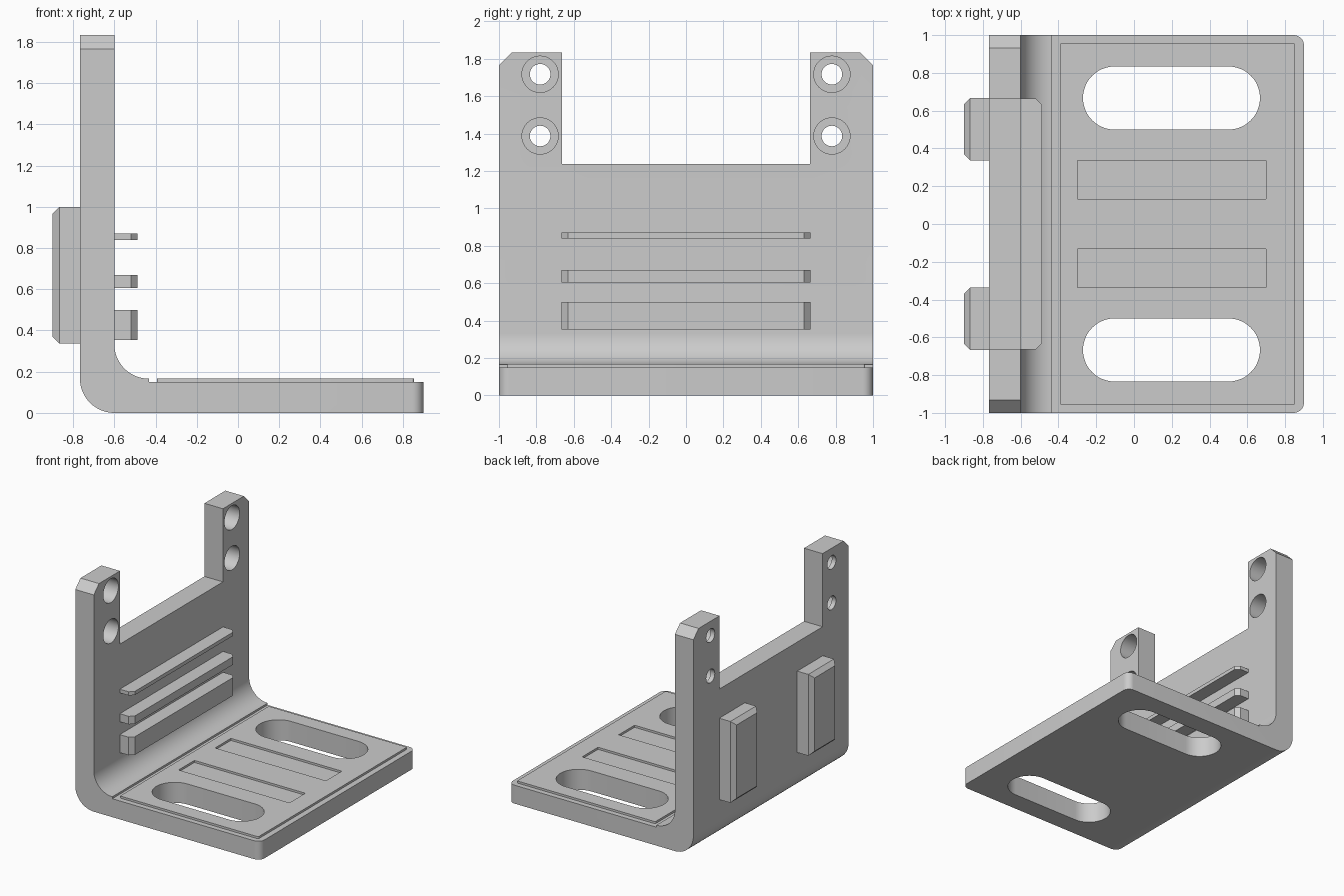
import bpy, bmesh, math
from mathutils import Vector, Matrix

old = bpy.data.objects.get("Cube")
if old:
    bpy.data.objects.remove(old, do_unlink=True)

GREY = (0.6, 0.6, 0.6, 1.0)
mat = bpy.data.materials.new("light_grey")
mat.use_nodes = True
mat.diffuse_color = GREY
for node in mat.node_tree.nodes:
    if node.type == "BSDF_PRINCIPLED":
        node.inputs["Base Color"].default_value = GREY


def make_object(name, bm):
    bmesh.ops.recalc_face_normals(bm, faces=bm.faces)
    mesh = bpy.data.meshes.new(name)
    bm.to_mesh(mesh)
    bm.free()
    mesh.materials.append(mat)
    ob = bpy.data.objects.new(name, mesh)
    bpy.context.collection.objects.link(ob)
    return ob


def box_bm(x, y, z):
    bm = bmesh.new()
    size = Vector((x[1] - x[0], y[1] - y[0], z[1] - z[0]))
    centre = Vector((sum(x) / 2, sum(y) / 2, sum(z) / 2))
    bmesh.ops.create_cube(bm, size=1, matrix=Matrix.Translation(centre) @ Matrix.Diagonal(size).to_4x4())
    return bm


def bevel(bm, rule, width, segments=1):
    """Bevel the edges whose midpoint and direction pass the rule."""
    chosen = [e for e in bm.edges
              if rule((e.verts[0].co + e.verts[1].co) / 2,
                      (e.verts[0].co - e.verts[1].co).normalized())]
    bmesh.ops.bevel(bm, geom=chosen, offset=width, segments=segments,
                    profile=0.5, affect="EDGES", clamp_overlap=True)


def prism_bm(points, direction):
    """Extrude a closed outline along a direction."""
    bm = bmesh.new()
    face = bm.faces.new([bm.verts.new(p) for p in points])
    ext = bmesh.ops.extrude_face_region(bm, geom=[face])
    bmesh.ops.translate(bm, vec=direction,
                        verts=[v for v in ext["geom"] if isinstance(v, bmesh.types.BMVert)])
    return bm


def arc(cx, cy, r, start, end, n=16):
    angles = [math.radians(start + (end - start) * i / n) for i in range(n + 1)]
    return [(cx + r * math.cos(a), cy + r * math.sin(a)) for a in angles]


def boolean(target, tool, operation):
    """Combine the target with a tool, then drop the tool."""
    mod = target.modifiers.new("combine", "BOOLEAN")
    mod.operation = operation
    mod.solver = "EXACT"
    mod.object = tool
    tool.hide_render = True
    graph = bpy.context.evaluated_depsgraph_get()
    mesh = bpy.data.meshes.new_from_object(target.evaluated_get(graph))
    target.modifiers.clear()
    target.data = mesh
    bpy.data.objects.remove(tool, do_unlink=True)


# L-shaped body with a rounded heel and inner fillet
BACK, WALL, FRONT = -0.767, -0.6, 0.9
profile = arc(-0.6, 0.167, 0.167, 180, 270)
profile += [(FRONT, 0), (FRONT, 0.15), (-0.433, 0.15)]
profile += arc(-0.433, 0.333, 0.167, 270, 180)
profile += [(WALL, 1.833), (BACK, 1.833)]
bm = prism_bm([(x, -1, z) for x, z in profile], Vector((0, 2, 0)))
bevel(bm, lambda m, d: m.x > 0.89 and abs(d.z) > 0.9, 0.055, 8)
bevel(bm, lambda m, d: m.z > 1.82 and abs(d.x) > 0.9, 0.067)
bracket = make_object("bracket_body", bm)

# Raised floor panel with two shallow recesses
bm = box_bm((-0.393, 0.853), (-0.957, 0.957), (0.1, 0.167))
bevel(bm, lambda m, d: abs(d.z) > 0.9, 0.01, 4)
boolean(bracket, make_object("floor_panel", bm), "UNION")
for s in (-1, 1):
    y = sorted((s * 0.133, s * 0.337))
    boolean(bracket, make_object("recess_cutter", box_bm((-0.3, 0.7), y, (0.15, 0.3))), "DIFFERENCE")

# Mounting slots through the floor
for s in (-1, 1):
    r, yc = 0.167, s * 0.667
    outline = arc(0.5, yc, r, -90, 90, 24) + arc(-0.103, yc, r, 90, 270, 24)
    cutter = prism_bm([(x, y, -0.1) for x, y in outline], Vector((0, 0, 0.5)))
    boolean(bracket, make_object("slot_cutter", cutter), "DIFFERENCE")

# Notch between the two uprights
boolean(bracket, make_object("notch_cutter", box_bm((-1, -0.4), (-0.663, 0.663), (1.237, 2))), "DIFFERENCE")

# Counterbored screw holes in the uprights
for s in (-1, 1):
    for z in (1.717, 1.387):
        for radius, x0 in ((0.055, -0.9), (0.097, -0.73)):
            ring = arc(s * 0.78, z, radius, 0, 360, 40)[:-1]
            cutter = prism_bm([(x0, y, h) for y, h in ring], Vector((-0.5 - x0, 0, 0)))
            boolean(bracket, make_object("hole_cutter", cutter), "DIFFERENCE")

# Three ribs on the inside of the wall
parts = [bracket]
for name, z in (("lower_rib", (0.353, 0.5)), ("middle_rib", (0.605, 0.67)), ("upper_rib", (0.84, 0.87))):
    bm = box_bm((-0.61, -0.487), (-0.665, 0.665), z)
    bevel(bm, lambda m, d: m.x > -0.5 and abs(d.z) > 0.9, 0.033)
    parts.append(make_object(name, bm))

# Two chamfered pads on the back of the wall
for name, s in (("left_pad", 1), ("right_pad", -1)):
    bm = box_bm((-0.9, -0.76), sorted((s * 0.337, s * 0.667)), (0.337, 1.0))
    bevel(bm, lambda m, d: m.x < -0.89, 0.033)
    parts.append(make_object(name, bm))

# Smooth the curved surfaces, keep hard edges
bpy.ops.object.select_all(action="DESELECT")
for ob in parts:
    ob.select_set(True)
bpy.context.view_layer.objects.active = bracket
bpy.ops.object.shade_smooth_by_angle(angle=math.radians(30))
